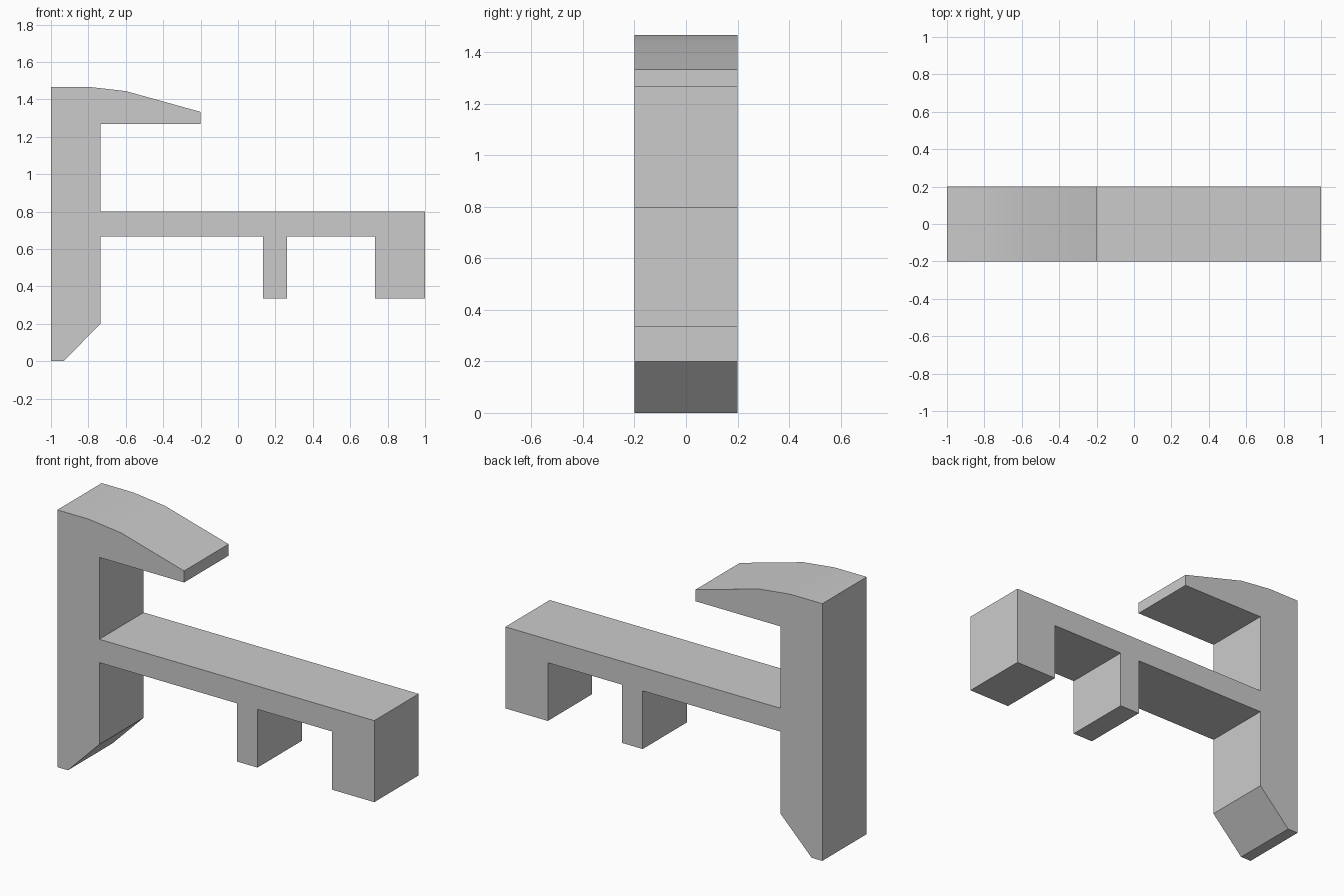
import bpy
import bmesh
from math import radians

cube = bpy.data.objects.get("Cube")
if cube:
    bpy.data.objects.remove(cube, do_unlink=True)

# Plain grey material
grey = bpy.data.materials.new("plain grey")
grey.use_nodes = True
colour = (0.6, 0.6, 0.6, 1)
grey.diffuse_color = colour
grey.node_tree.nodes["Principled BSDF"].inputs["Base Color"].default_value = colour

HALF_DEPTH = 0.2

# Side outline, anticlockwise seen from the front
foot = [(-1, 0), (-0.933, 0), (-0.735, 0.2)]
legs = [(-0.735, 0.667), (0.133, 0.667), (0.133, 0.335), (0.263, 0.335),
        (0.263, 0.667), (0.732, 0.667), (0.732, 0.335), (1, 0.335)]
arm_top = [(1, 0.8), (-0.735, 0.8)]
hook = [(-0.735, 1.267), (-0.2, 1.267), (-0.2, 1.333),
        (-0.6, 1.444), (-0.8, 1.467), (-1, 1.467)]

# Extrude the outline from front to back
bm = bmesh.new()
outline = [bm.verts.new((x, -HALF_DEPTH, z)) for x, z in foot + legs + arm_top + hook]
front = bm.faces.new(outline)
result = bmesh.ops.extrude_face_region(bm, geom=[front], use_keep_orig=True)
back = [v for v in result["geom"] if isinstance(v, bmesh.types.BMVert)]
bmesh.ops.translate(bm, verts=back, vec=(0, 2 * HALF_DEPTH, 0))
bmesh.ops.recalc_face_normals(bm, faces=bm.faces)

mesh = bpy.data.meshes.new("hooked_bracket")
bm.to_mesh(mesh)
bm.free()
mesh.materials.append(grey)

bracket = bpy.data.objects.new("hooked_bracket", mesh)
bpy.context.collection.objects.link(bracket)

# Soften only the gently bent top of the hook
bpy.ops.object.select_all(action="DESELECT")
bracket.select_set(True)
bpy.context.view_layer.objects.active = bracket
bpy.ops.object.shade_smooth_by_angle(angle=radians(30))
